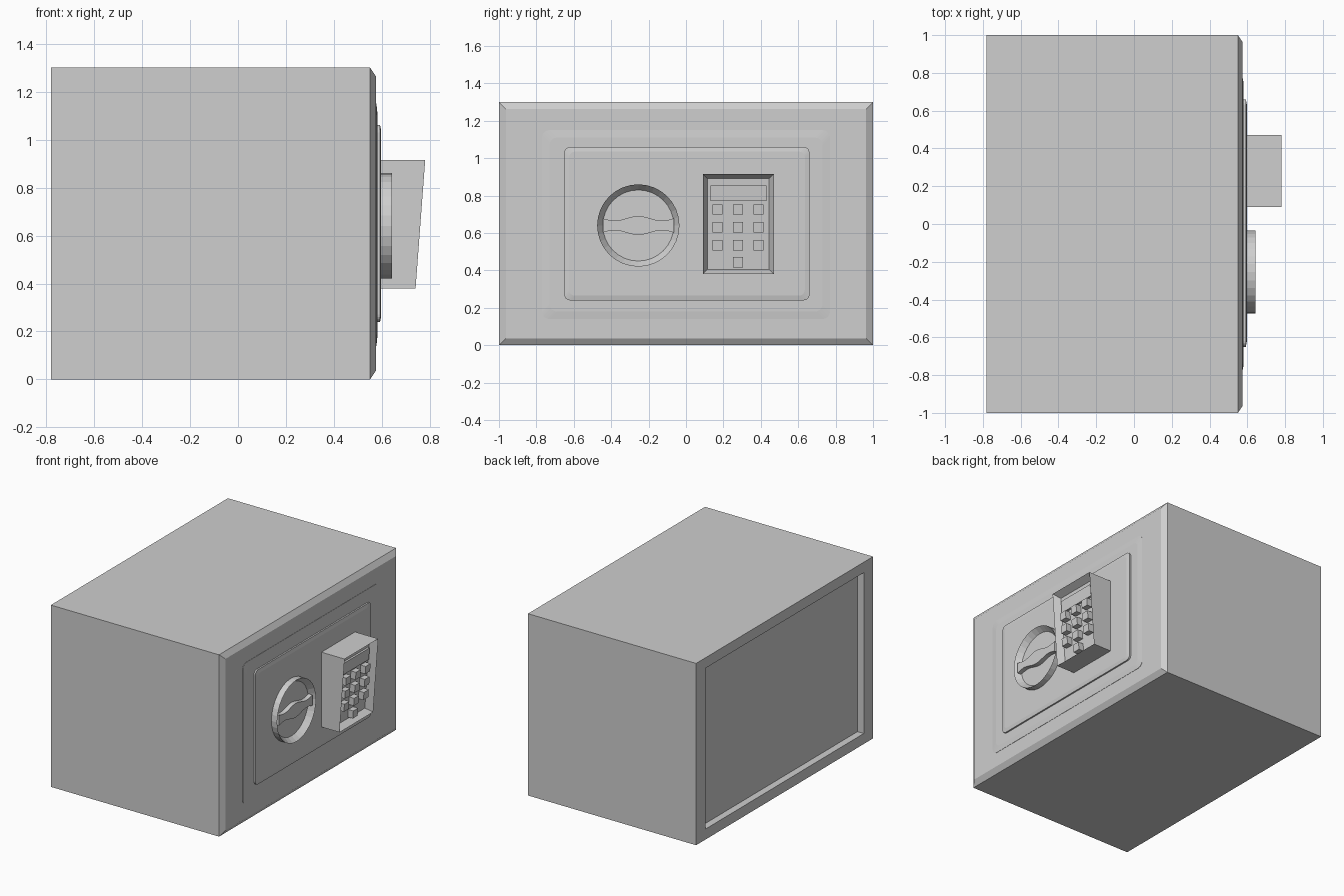
import bpy, bmesh
from math import sin, cos, pi

cube = bpy.data.objects.get("Cube")
if cube:
    bpy.data.objects.remove(cube, do_unlink=True)

# Single painted metal colour
grey = bpy.data.materials.new("safe_grey")
grey.use_nodes = True
COLOUR = (0.62, 0.62, 0.62, 1)
grey.diffuse_color = COLOUR
grey.node_tree.nodes["Principled BSDF"].inputs["Base Color"].default_value = COLOUR


def loft(name, rings):
    """Join rings of (x, y, z) points in order and cap both ends."""
    bm = bmesh.new()
    loops = [[bm.verts.new(p) for p in ring] for ring in rings]
    for a, b in zip(loops, loops[1:]):
        for i in range(len(a)):
            j = (i + 1) % len(a)
            bm.faces.new((a[i], a[j], b[j], b[i]))
    bm.faces.new(loops[0])
    bm.faces.new(loops[-1])
    bmesh.ops.recalc_face_normals(bm, faces=bm.faces)
    mesh = bpy.data.meshes.new(name)
    bm.to_mesh(mesh)
    bm.free()
    mesh.materials.append(grey)
    obj = bpy.data.objects.new(name, mesh)
    bpy.context.collection.objects.link(obj)
    return obj


def rect(x, y0, y1, z0, z1, dy=0, dz=None):
    """Rectangle facing +x; x may be a function of height."""
    dz = dy if dz is None else dz
    at = x if callable(x) else lambda z: x
    y0, y1, z0, z1 = y0 + dy, y1 - dy, z0 + dz, z1 - dz
    return [(at(z), y, z) for y, z in ((y0, z0), (y1, z0), (y1, z1), (y0, z1))]


def rounded(x, y0, y1, z0, z1, r, inset=0, steps=5):
    """Rectangle with rounded corners facing +x."""
    centres = ((y1 - r, z1 - r), (y0 + r, z1 - r), (y0 + r, z0 + r), (y1 - r, z0 + r))
    ring = []
    for k, (cy, cz) in enumerate(centres):
        for s in range(steps + 1):
            a = pi / 2 * (k + s / steps)
            sy = 1 if k in (0, 3) else -1
            sz = 1 if k < 2 else -1
            ring.append((x, cy - sy * inset + r * cos(a), cz - sz * inset + r * sin(a)))
    return ring


def circle(x, r, cy, cz, n=32):
    return [(x, cy + r * cos(2 * pi * i / n), cz + r * sin(2 * pi * i / n)) for i in range(n)]


# Cabinet with recessed back and chamfered door edge
BODY = (-1, 1, 0, 1.3)
loft("cabinet", [
    rect(-0.73, *BODY, 0.105, 0.075),
    rect(-0.78, *BODY, 0.105, 0.075),
    rect(-0.78, *BODY),
    rect(0.55, *BODY),
    rect(0.575, *BODY, 0.037),
])

# Raised door panel and control plate
PANEL = (-0.77, 0.77, 0.14, 1.15, 0.04)
loft("door_panel", [rounded(0.57, *PANEL), rounded(0.577, *PANEL), rounded(0.581, *PANEL, 0.04)])
PLATE = (-0.65, 0.66, 0.24, 1.06, 0.03)
loft("control_plate", [rounded(0.575, *PLATE), rounded(0.592, *PLATE), rounded(0.597, *PLATE, 0.025)])

# Round knob with a dished face
KY, KZ = -0.255, 0.64
loft("knob", [circle(0.578, 0.22, KY, KZ), circle(0.642, 0.22, KY, KZ), circle(0.602, 0.19, KY, KZ)])

# Wavy grip bar across the knob
ts = [i / 12 - 1 for i in range(25)]
wave = [(0.19 * t, 0.038 + 0.012 * cos(1.5 * pi * t)) for t in ts]
outline = wave + [(y, -h) for y, h in reversed(wave)]
loft("knob_grip", [[(x, KY + y, KZ + h) for y, h in outline] for x in (0.6, 0.634)])


def slope(depth):
    """Tilted keypad surface, set back by depth."""
    return lambda z: 0.74 + (z - 0.38) * 0.075 - depth


# Keypad housing with a sunken face
PAD = (0.09, 0.47, 0.38, 0.915)
loft("keypad_housing", [
    rect(0.58, *PAD),
    rect(slope(0), *PAD),
    rect(slope(0.05), *PAD, 0.025),
])

# Display and keys
loft("display", [rect(slope(0.055), 0.13, 0.43, 0.77, 0.855), rect(slope(0.035), 0.13, 0.43, 0.77, 0.855)])
KEY = 0.0275
keys = [(y, z) for z in (0.725, 0.63, 0.535) for y in (0.168, 0.278, 0.388)] + [(0.278, 0.443)]
for number, (y, z) in enumerate(keys):
    area = (y - KEY, y + KEY, z - KEY, z + KEY)
    loft(f"key_{number + 1}", [rect(slope(0.055), *area), rect(slope(0.01), *area)])
